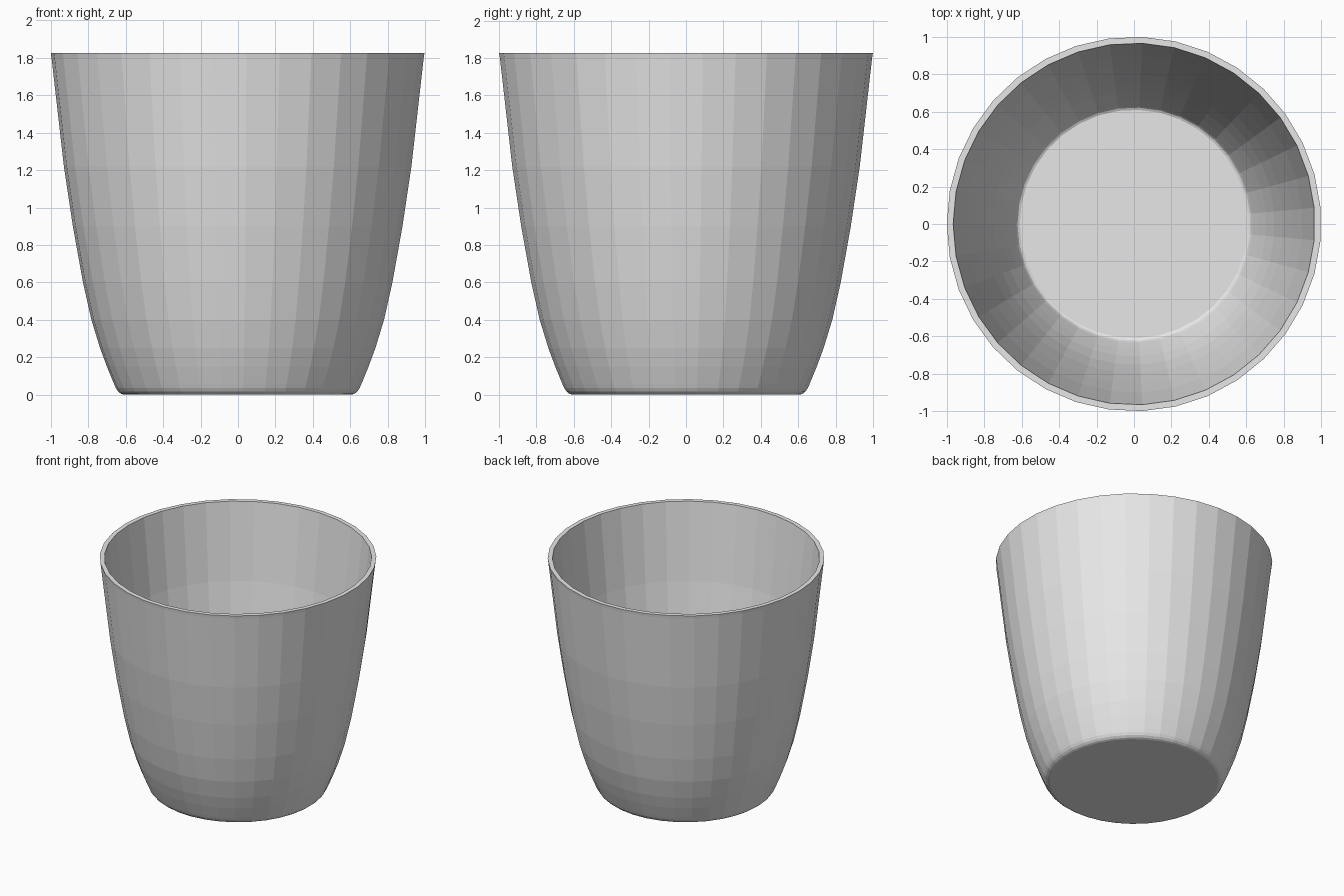
import bpy
import bmesh
from math import cos, sin, tau, pi

# Remove the default cube only
cube = bpy.data.objects.get("Cube")
if cube:
    bpy.data.objects.remove(cube, do_unlink=True)

SIDES = 35

# Plain grey ceramic
grey = bpy.data.materials.new("light grey")
grey.use_nodes = True
colour = (0.8, 0.8, 0.8, 1.0)
grey.diffuse_color = colour
grey.node_tree.nodes["Principled BSDF"].inputs["Base Color"].default_value = colour


def lathe(name, profile, material):
    """Turn an open (radius, height) profile into a solid, capping both ends."""
    bm = bmesh.new()
    rings = []
    for radius, height in profile:
        rings.append([bm.verts.new((radius * cos(pi + tau * i / SIDES),
                                    radius * sin(pi + tau * i / SIDES), height))
                      for i in range(SIDES)])
    for low, high in zip(rings, rings[1:]):
        for i in range(SIDES):
            j = (i + 1) % SIDES
            bm.faces.new((low[i], low[j], high[j], high[i]))
    bm.faces.new(rings[0][::-1])
    bm.faces.new(rings[-1])
    bmesh.ops.recalc_face_normals(bm, faces=bm.faces)
    mesh = bpy.data.meshes.new(name)
    bm.to_mesh(mesh)
    bm.free()
    mesh.materials.append(material)
    obj = bpy.data.objects.new(name, mesh)
    bpy.context.scene.collection.objects.link(obj)
    return obj


# Outer wall, from the rounded foot to the lip
outer = [(0.61, 0), (0.625, 0.005), (0.64, 0.017), (0.652, 0.035), (0.663, 0.06),
         (0.7, 0.15), (0.737, 0.25), (0.783, 0.4), (0.828, 0.6),
         (0.882, 0.9), (0.93, 1.22), (0.996, 1.8), (1.0, 1.825)]

# Inner wall, from the lip down to the flat floor
inner = [(0.966, 1.825), (0.9, 1.22), (0.851, 0.9), (0.797, 0.6), (0.752, 0.4),
         (0.707, 0.25), (0.67, 0.15), (0.64, 0.075), (0.63, 0.052),
         (0.622, 0.04), (0.61, 0.034)]

lathe("cup", outer + inner, grey)
